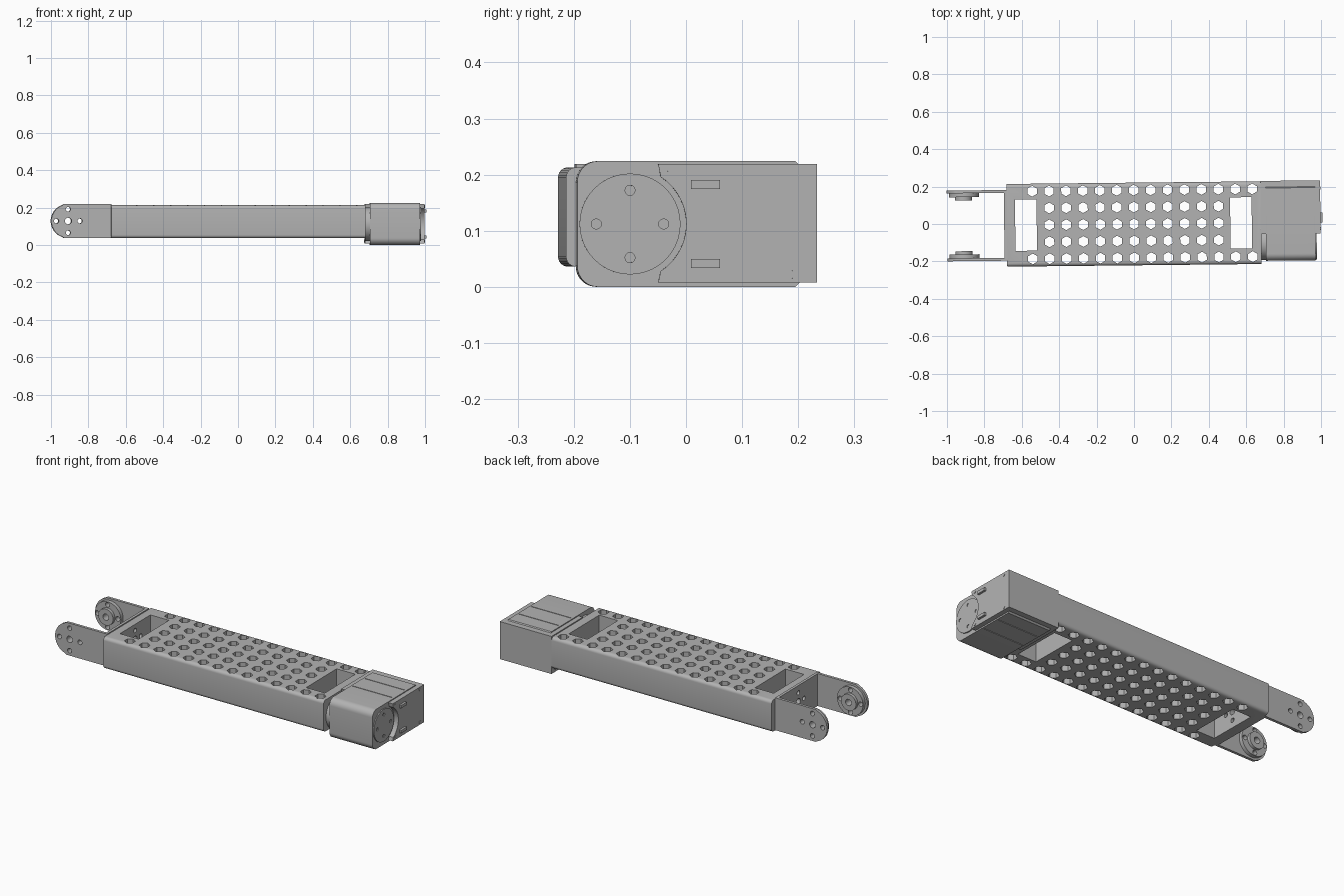
import bpy, bmesh, math
from mathutils import Matrix

if "Cube" in bpy.data.objects:
    bpy.data.objects.remove(bpy.data.objects["Cube"], do_unlink=True)

grey = bpy.data.materials.new("plain_grey")
grey.use_nodes = True
grey.diffuse_color = (0.45, 0.45, 0.45, 1)
grey.node_tree.nodes["Principled BSDF"].inputs["Base Color"].default_value = grey.diffuse_color
parts = []


def extrude(bm, pts, axis, lo, hi):
    """Add a prism with the given outline, running along one axis."""
    def place(u, v, w):
        return {"x": (w, u, v), "y": (u, w, v), "z": (u, v, w)}[axis]
    rings = [[bm.verts.new(place(u, v, w)) for u, v in pts] for w in (lo, hi)]
    bm.faces.new(rings[0])
    bm.faces.new(rings[1])
    n = len(pts)
    for i in range(n):
        j = (i + 1) % n
        bm.faces.new((rings[0][i], rings[0][j], rings[1][j], rings[1][i]))


def solid(name, shapes):
    """Make one object from a list of prisms."""
    bm = bmesh.new()
    for shape in shapes:
        extrude(bm, *shape)
    bmesh.ops.recalc_face_normals(bm, faces=bm.faces)
    mesh = bpy.data.meshes.new(name)
    bm.to_mesh(mesh)
    bm.free()
    ob = bpy.data.objects.new(name, mesh)
    bpy.context.collection.objects.link(ob)
    mesh.materials.append(grey)
    parts.append(ob)
    return ob


def cut(ob, shapes):
    """Subtract prisms from an object."""
    tool = solid("cutter", shapes)
    parts.remove(tool)
    mod = ob.modifiers.new("cut", "BOOLEAN")
    mod.object, mod.operation, mod.solver = tool, "DIFFERENCE", "EXACT"
    bpy.context.view_layer.objects.active = ob
    bpy.ops.object.modifier_apply(modifier=mod.name)
    bpy.data.objects.remove(tool, do_unlink=True)


def arc(u, v, r, start, end, n):
    steps = [math.radians(start + (end - start) * i / n) for i in range(n + 1)]
    return [(u + r * math.cos(a), v + r * math.sin(a)) for a in steps]


def circle(u, v, r, n=24, start=0):
    return arc(u, v, r, start, start + 360, n)[:-1]


def rect(u0, v0, u1, v1):
    return [(u0, v0), (u1, v0), (u1, v1), (u0, v1)]


def rounded(u0, v0, u1, v1, r, n=6):
    return (arc(u1 - r, v1 - r, r, 0, 90, n) + arc(u0 + r, v1 - r, r, 90, 180, n)
            + arc(u0 + r, v0 + r, r, 180, 270, n) + arc(u1 - r, v0 + r, r, 270, 360, n))


def cross(u, v, spread):
    return [(u + spread, v), (u - spread, v), (u, v + spread), (u, v - spread)]


# Beam with hexagonal through holes and two end windows
beam = solid("beam", [(rounded(-0.221, 0.036, 0.221, 0.213, 0.018), "x", -0.68, 0.68)])
pitch = 0.0905
holes = []
for row in range(-2, 3):
    first, count = (-6, 14) if abs(row) == 2 else (-5, 11)
    for k in range(first, first + count):
        holes.append((circle(k * pitch, row * pitch, 0.029, 6, 30), "z", -0.1, 0.4))
for x0, x1 in ((-0.635, -0.52), (0.515, 0.63)):
    holes.append((rect(x0, -0.137, x1, 0.137), "z", -0.1, 0.4))
cut(beam, holes)
mount = [(circle(y, z, 0.012), "x", -0.75, -0.6) for y, z in cross(0, 0.128, 0.05)]
mount.append((circle(0, 0.128, 0.018), "x", -0.75, -0.6))
cut(beam, mount)

# Fork bracket: back plate and two round-ended arms
hub_x, hub_z = -0.91, 0.128
plate = solid("fork_back_plate", [(rect(-0.186, 0.037, 0.186, 0.219), "x", -0.694, -0.679)])
cut(plate, mount)
arm_outline = ([(-0.68, 0.219), (-0.93, 0.219), (-0.945, 0.21)]
               + arc(hub_x, hub_z, 0.09, 118, 242, 20)
               + [(-0.945, 0.046), (-0.93, 0.037), (-0.68, 0.037)])
for side, word in ((1, "left"), (-1, "right")):
    arm = solid("fork_arm_" + word, [(arm_outline, "y", side * 0.174, side * 0.189)])
    disc = solid("hub_disc_" + word, [(circle(hub_x + 0.002, hub_z, 0.08, 40), "y", side * 0.153, side * 0.175)])
    boss = solid("hub_boss_" + word, [(circle(hub_x, hub_z, 0.046, 32), "y", side * 0.136, side * 0.154)])
    bores = [(circle(hub_x, hub_z, 0.018), "y", side * 0.1, side * 0.25)]
    screws = [(circle(x, z, 0.013), "y", side * 0.1, side * 0.25) for x, z in cross(hub_x, hub_z, 0.063)]
    cut(arm, bores + screws)
    cut(disc, bores + screws)
    cut(boss, bores + [(circle(hub_x, hub_z, 0.028), "y", side * 0.13, side * 0.143)])

# Motor body, rounded at the front
body_outline = (arc(-0.167, 0.187, 0.037, 90, 180, 8) + arc(-0.167, 0.037, 0.037, 180, 270, 8)
                + [(0.185, 0), (0.197, 0.012), (0.197, 0.212), (0.185, 0.224)])
body = solid("motor_body", [(body_outline, "x", 0.704, 0.97)])
cut(body, [(rect(0.715, y, 0.96, y + 0.004), "z", z, z + 0.01)
           for y in (-0.01, 0.1) for z in (-0.006, 0.22)])
solid("motor_back_cap", [(rect(0.18, 0.008, 0.223, 0.219), "x", 0.678, 0.997)])

# Side frames with a round cutout, rails and screws; output discs inside the cutouts
axis_y, axis_z = -0.11, 0.112
frame_outline = ([(0.185, 0.008), (0.185, 0.219), (-0.06, 0.219)]
                 + arc(axis_y, axis_z, 0.1, 57, -57, 20) + [(-0.06, 0.008)])
for inner, outer, word in ((0.97, 0.997, "outer"), (0.704, 0.678, "inner")):
    step = 0.012 if outer > inner else -0.012
    frame = solid("side_frame_" + word, [(frame_outline, "x", inner, outer)])
    cut(frame, [(rect(-0.002, 0.05, 0.157, 0.174), "x", outer - step, outer + step),
                (rect(-0.002, 0.174, 0.05, 0.19), "x", outer - step, outer + step),
                (rect(-0.002, 0.034, 0.05, 0.05), "x", outer - step, outer + step)])
    solid("frame_screws_" + word, [(circle(y, z, 0.008, 16), "x", outer - step, outer + step / 6)
                                   for y in (-0.035, 0.183) for z in (0.022, 0.206)])
    depth = 0.976 if outer > inner else 0.679
    disc = solid("output_disc_" + word, [(circle(axis_y, axis_z, 0.09, 40), "x", inner, depth)])
    cut(disc, [(circle(y, z, 0.009, 12), "x", depth - 0.004, depth + 0.004)
               for y, z in cross(axis_y, axis_z, 0.06)])

# Whole link sits at a slight yaw
for ob in parts:
    ob.data.transform(Matrix.Rotation(0.0105, 4, "Z"))
    bpy.ops.object.select_all(action="DESELECT")
    ob.select_set(True)
    bpy.context.view_layer.objects.active = ob
    bpy.ops.object.shade_smooth_by_angle(angle=math.radians(30))
